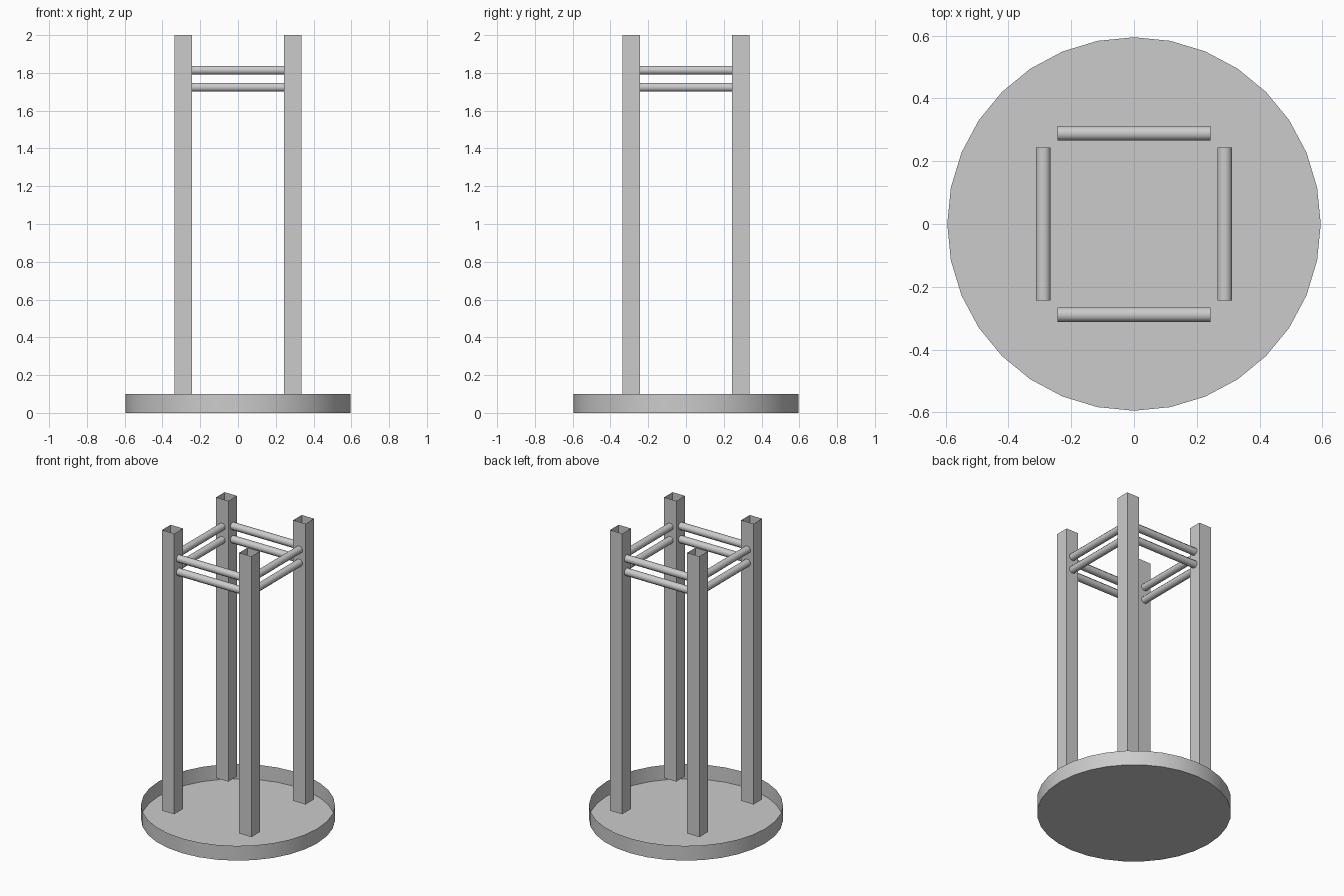
import bpy, bmesh, math
from mathutils import Matrix, Vector

if "Cube" in bpy.data.objects:
    bpy.data.objects.remove(bpy.data.objects["Cube"])

grey = bpy.data.materials.new("plain grey")
grey.diffuse_color = (0.6, 0.6, 0.6, 1)
grey.use_nodes = True
grey.node_tree.nodes["Principled BSDF"].inputs["Base Color"].default_value = grey.diffuse_color


def finish(bm, name, smooth=None):
    bmesh.ops.recalc_face_normals(bm, faces=bm.faces)
    me = bpy.data.meshes.new(name)
    bm.to_mesh(me)
    bm.free()
    me.materials.append(grey)
    ob = bpy.data.objects.new(name, me)
    bpy.context.collection.objects.link(ob)
    if smooth:
        bpy.context.view_layer.objects.active = ob
        ob.select_set(True)
        bpy.ops.object.shade_smooth_by_angle(angle=math.radians(smooth))
        ob.select_set(False)
    return ob


def tube(bm, a, b, r, n, turn=0.0, caps=False):
    a, b = Vector(a), Vector(b)
    rot = (b - a).to_track_quat('Z', 'Y').to_matrix().to_4x4()
    m = Matrix.Translation((a + b) / 2) @ rot @ Matrix.Rotation(turn, 4, 'Z')
    return bmesh.ops.create_cone(bm, cap_ends=caps, segments=n, radius1=r, radius2=r,
                                 depth=(b - a).length, matrix=m)["verts"]


# Round seat shell, open at the top
bm = bmesh.new()
tube(bm, (0, 0, 0), (0, 0, 0.1), 0.595, 32, 0, True)
top = [f for f in bm.faces if f.calc_center_median().z > 0.09]
bmesh.ops.delete(bm, geom=top, context='FACES_ONLY')
finish(bm, "seat_shell", 40)

# Four hollow square legs with open ends
P = 0.289
for sx, xn in ((-1, "left"), (1, "right")):
    for sy, yn in ((-1, "front"), (1, "back")):
        bm = bmesh.new()
        tube(bm, (sx * P, sy * P, 0.1), (sx * P, sy * P, 2.0), 0.046 * math.sqrt(2), 4, math.pi / 4)
        finish(bm, f"{yn}_{xn}_leg")

# Paired round rails between the legs
E = 0.243
for s, xn, yn in ((-1, "left", "front"), (1, "right", "back")):
    for z, level in ((1.724, "lower"), (1.814, "upper")):
        bm = bmesh.new()
        tube(bm, (-E, s * P, z), (E, s * P, z), 0.025, 8, math.pi / 8, True)
        finish(bm, f"{yn}_{level}_rail", 50)
        bm = bmesh.new()
        tube(bm, (s * P, -E, z), (s * P, E, z), 0.025, 8, math.pi / 8, True)
        finish(bm, f"{xn}_{level}_rail", 50)
